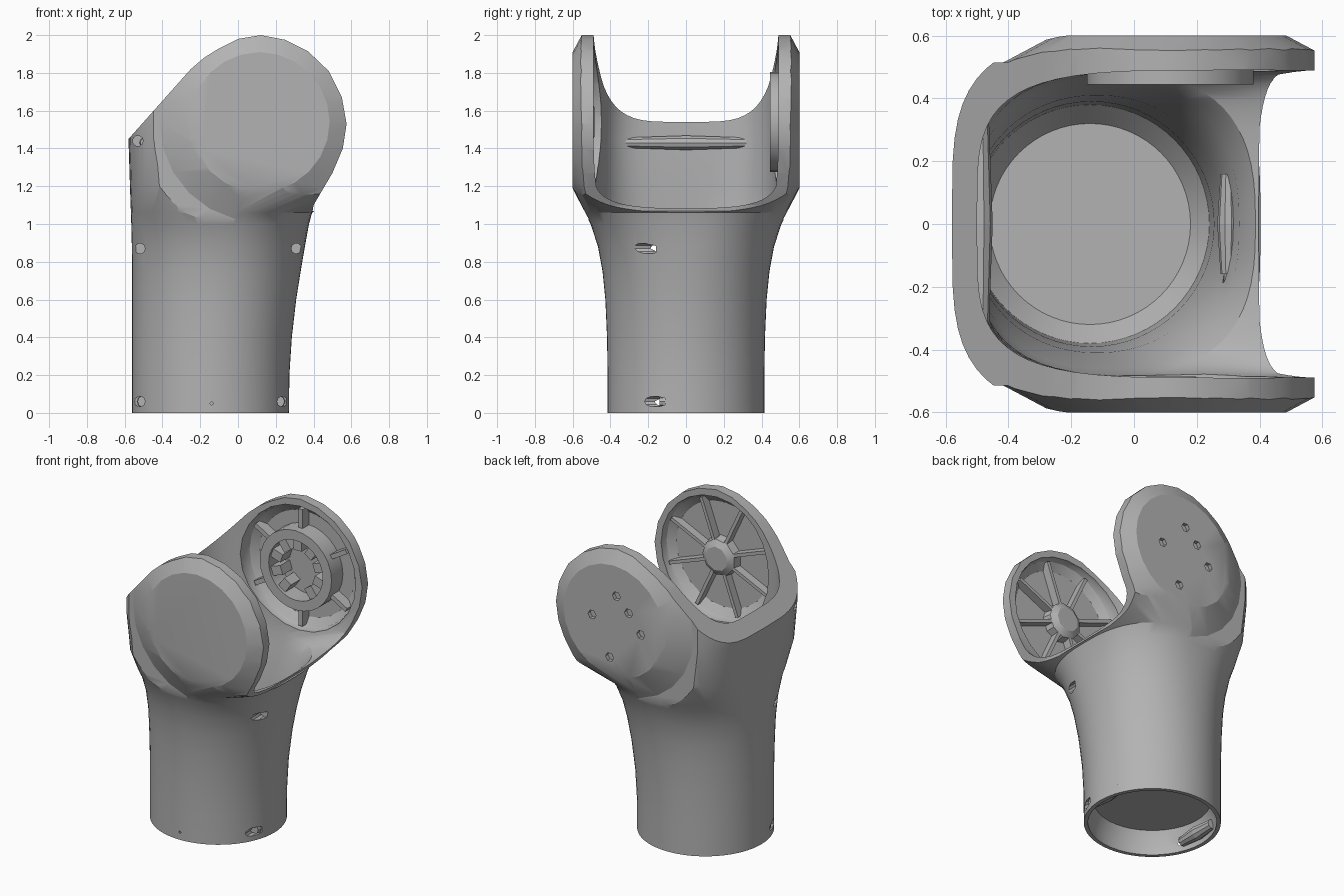
import bpy, bmesh, math
from mathutils import Matrix, Vector

if "Cube" in bpy.data.objects:
    bpy.data.objects.remove(bpy.data.objects["Cube"])

grey = bpy.data.materials.new("warm_grey")
grey.diffuse_color = (0.45, 0.45, 0.45, 1)
grey.use_nodes = True
grey.node_tree.nodes["Principled BSDF"].inputs["Base Color"].default_value = grey.diffuse_color
CX, CZ = 0.115, 1.54          # pivot axis of the fork, along y


def make(name, bm):
    bmesh.ops.recalc_face_normals(bm, faces=bm.faces)
    me = bpy.data.meshes.new(name)
    bm.to_mesh(me)
    bm.free()
    me.materials.append(grey)
    ob = bpy.data.objects.new(name, me)
    bpy.context.collection.objects.link(ob)
    return ob


def skin(name, rings):
    """Closed solid through a list of equal-length point rings."""
    bm = bmesh.new()
    vs = [[bm.verts.new(p) for p in r] for r in rings]
    n = len(rings[0])
    for a, b in zip(vs, vs[1:]):
        for i in range(n):
            j = (i + 1) % n
            bm.faces.new((a[i], a[j], b[j], b[i]))
    bm.faces.new(vs[0][::-1])
    bm.faces.new(vs[-1])
    return make(name, bm)


def loft(name, table, n=64):
    """Stack of super-ellipse sections: z, left x, right x, half width, exponent."""
    rings = []
    for z, xl, xr, w, e in table:
        ring = []
        for i in range(n):
            t = 2 * math.pi * i / n
            c, s = math.cos(t), math.sin(t)
            px = math.copysign(abs(c) ** (2 / e), c)
            py = math.copysign(abs(s) ** (2 / e), s)
            ring.append(((xl + xr) / 2 + (xr - xl) / 2 * px, w * py, z))
        rings.append(ring)
    return skin(name, rings)


def lathe_y(name, x, z, prof, n=32):
    """Solid turned about a y-directed axis; prof is (y, radius)."""
    return skin(name, [[(x + r * math.cos(2 * math.pi * i / n), y,
                         z + r * math.sin(2 * math.pi * i / n)) for i in range(n)]
                       for y, r in prof])


def boolean(ob, cutter, op="DIFFERENCE"):
    m = ob.modifiers.new("cut", "BOOLEAN")
    m.operation, m.object, m.solver = op, cutter, "EXACT"
    bpy.context.view_layer.update()
    dg = bpy.context.evaluated_depsgraph_get()
    me = bpy.data.meshes.new_from_object(ob.evaluated_get(dg))
    ob.modifiers.clear()
    ob.data = me
    bpy.data.objects.remove(cutter)


def spoke(name, angle, r0, r1, y0, y1, thick):
    """Box lying radially about the pivot axis."""
    bm = bmesh.new()
    bmesh.ops.create_cube(bm, size=1)
    bm.transform(Matrix.Translation((CX, 0, CZ)) @ Matrix.Rotation(angle, 4, "Y")
                 @ Matrix.Translation(((r0 + r1) / 2, (y0 + y1) / 2, 0))
                 @ Matrix.Diagonal(Vector((r1 - r0, abs(y1 - y0), thick, 1))))
    return make(name, bm)


# outer skin: round tube flaring into a wide fork
body = loft("arm_shell", [
    (0, -.56, .27, .415, 2), (.2, -.56, .272, .415, 2), (.4, -.56, .285, .418, 2),
    (.6, -.56, .308, .427, 2.05), (.75, -.56, .332, .442, 2.1),
    (.88, -.562, .354, .466, 2.2), (1.0, -.565, .376, .505, 2.4),
    (1.06, -.567, .392, .535, 2.6), (1.2, -.572, .75, .605, 3.3),
    (1.45, -.58, 1.2, .62, 4), (2.1, -.58, 1.2, .62, 4)])

# side outline of the fork
outline = [(-.80, 1.203), (-.58, 1.45), (-.25, 1.82), (-.18, 1.88), (-.1, 1.93), (0, 1.98),
           (.12, 2.0), (.25, 1.975), (.37, 1.915), (.48, 1.81), (.55, 1.67),
           (.575, 1.53), (.555, 1.4), (.5, 1.27), (.4, 1.1), (.395, 1.07), (.45, 1.03),
           (.7, .85), (.7, -.1), (-.80, -.1)]
boolean(body, skin("outline_cut", [[(x, y, z) for x, z in outline] for y in (-1, 1)]),
        "INTERSECT")

# flat round cheeks with a sloping border
boolean(body, lathe_y("cheek_limit", CX, CZ, [(-.6, .37), (-.515, .53), (-.514, 3),
                                              (.514, 3), (.515, .53), (.6, .37)], 24),
        "INTERSECT")

# hollow inside
boolean(body, loft("hollow", [
    (.19, -.46, .18, .32, 2), (.26, -.52, .24, .38, 2), (.5, -.525, .255, .39, 2),
    (.75, -.525, .29, .41, 2.1), (1.0, -.52, .335, .46, 2.4),
    (1.08, -.517, .387, .477, 2.7), (1.2, -.508, .8, .488, 3.4),
    (1.45, -.5, 1.2, .49, 4.2), (2.2, -.5, 1.2, .49, 4.2)]))

# recess under the base
boolean(body, loft("base_recess", [(-.1, -.535, .245, .39, 2), (.06, -.535, .245, .39, 2),
                                   (.15, -.50, .21, .355, 2)], 40))

# wide dished pockets inside both cheeks
for s in (-1, 1):
    boolean(body, lathe_y("pocket", CX, CZ, [(s * .4, .412), (s * .5, .412),
                                             (s * .53, .40), (s * .565, .35)], 24))

# screw holes entering from the front
for x, z, end, r in ((-.53, 1.44, -.25, .028), (-.52, .87, -.16, .028), (.31, .87, -.16, .028),
                     (-.52, .06, -.11, .028), (.235, .06, -.11, .028), (-.14, .05, -.4, .008)):
    boolean(body, lathe_y("screw_hole", x, z, [(-.8, r), (end, r)], 10))

# small holes in the back cheek
for dx, dz in ((.16, 0), (-.02, .17), (-.11, .08), (-.2, -.04), (.03, -.25)):
    boolean(body, lathe_y("cheek_hole", CX + dx, CZ + dz, [(.575, .03), (.7, .03)], 6))

# bearing ring on the back cheek
ring = lathe_y("bearing_ring", CX, CZ, [(.445, .265), (.57, .265)], 28)
boolean(ring, lathe_y("ring_bore", CX, CZ, [(.40, .2), (.60, .2)], 28))
for i in range(9):
    spoke("bearing_tooth", math.radians(126 + 36 * i), .125, .21, .465, .57, .06)

# ribs around the ring and star ribs on the front cheek
for i in range(6):
    spoke("back_rib", math.radians(30 + 60 * i), .255, .39, .495, .57, .03)
boss = lathe_y("front_boss", CX, CZ, [(-.57, .13), (-.51, .12), (-.485, .08)], 9)
for i in range(8):
    spoke("front_rib", math.radians(20 + 45 * i), .08, .39, -.57, -.51, .022)

# cross pins that hold the two halves together, above and inside the base
for x, z, half, r in ((-.49, 1.43, .34, .04), (.30, .87, .16, .035), (-.50, .87, .16, .035),
                      (.215, .06, .14, .045), (-.50, .06, .14, .045)):
    lathe_y("cross_pin", x, z, [(-half, r * .7), (0, r), (half, r * .7)], 10)

# smooth skin, crisp edges
for ob in (body, ring, boss):
    bpy.ops.object.select_all(action="DESELECT")
    ob.select_set(True)
    bpy.context.view_layer.objects.active = ob
    bpy.ops.object.shade_smooth_by_angle(angle=math.radians(28))
